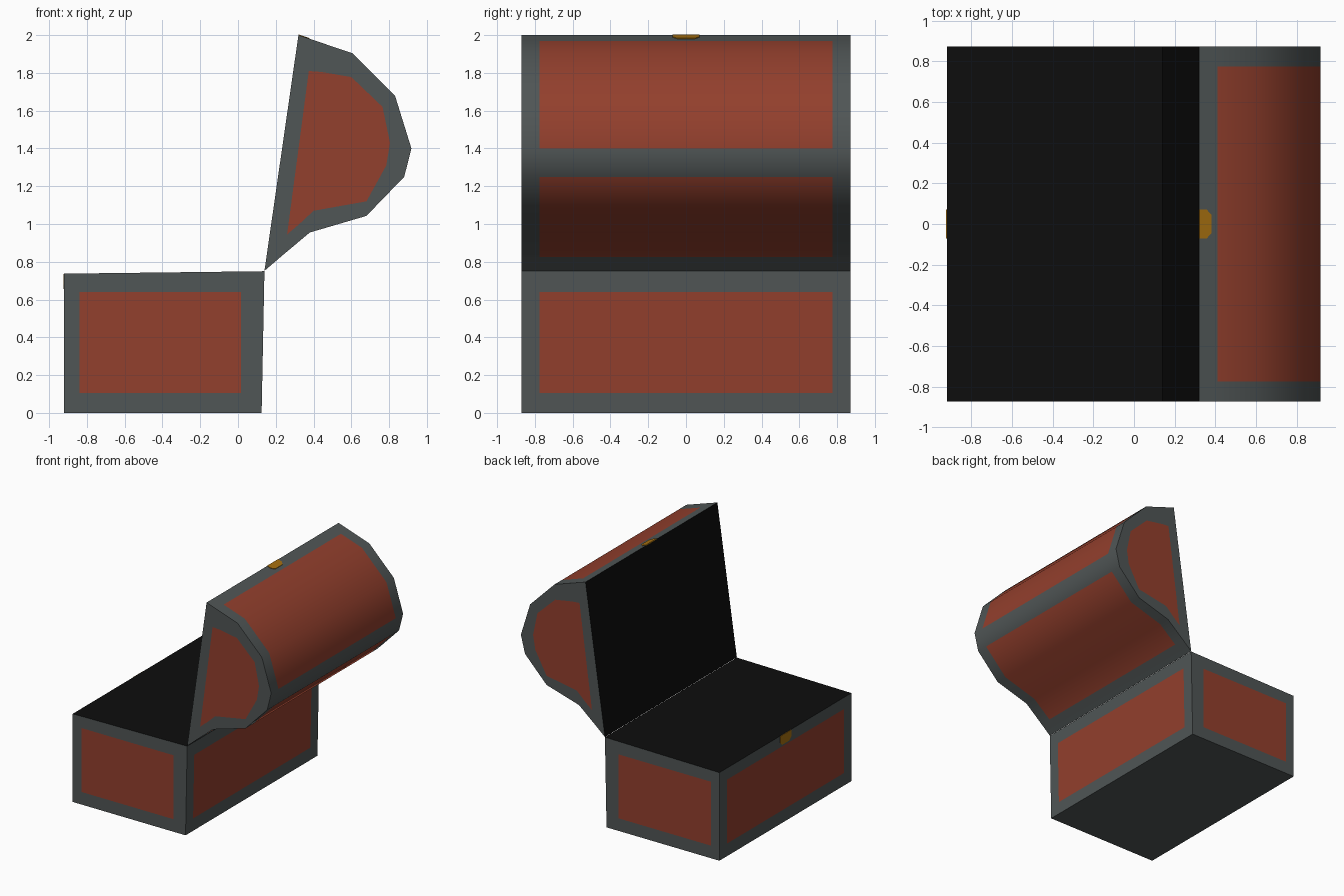
import bpy, bmesh, math
from mathutils import Vector

if "Cube" in bpy.data.objects:
    bpy.data.objects.remove(bpy.data.objects["Cube"])


def material(name, rgb):
    m = bpy.data.materials.new(name)
    m.diffuse_color = (*rgb, 1)
    m.use_nodes = True
    m.node_tree.nodes["Principled BSDF"].inputs["Base Color"].default_value = m.diffuse_color
    return m


IRON, RED, BLACK = 0, 1, 2
body_mats = [material("dark iron", (0.080, 0.092, 0.092)),
             material("red wood", (0.29, 0.050, 0.026)),
             material("black interior", (0.004, 0.004, 0.004))]
gold = material("gold", (0.38, 0.16, 0.005))


def finish(bm, name, mats):
    bmesh.ops.recalc_face_normals(bm, faces=bm.faces)
    mesh = bpy.data.meshes.new(name)
    bm.to_mesh(mesh)
    bm.free()
    for m in mats:
        mesh.materials.append(m)
    ob = bpy.data.objects.new(name, mesh)
    bpy.context.collection.objects.link(ob)
    return ob


Y = 0.872       # half length of the chest
PY = 0.775      # half length of the long red panels

# Chest base: a slightly skewed box, cut along the panel borders
bm = bmesh.new()
section = [(-0.92, 0), (0.125, 0), (0.14, 0.75), (-0.92, 0.737)]
face = bm.faces.new([bm.verts.new((x, -Y, z)) for x, z in section])
ext = bmesh.ops.extrude_face_region(bm, geom=[face])
bmesh.ops.translate(bm, vec=(0, 2 * Y, 0),
                    verts=[v for v in ext["geom"] if isinstance(v, bmesh.types.BMVert)])
for axis, cuts in ((0, (-0.84, 0.015)), (1, (-PY, PY)), (2, (0.105, 0.64))):
    for c in cuts:
        n = Vector((0, 0, 0))
        n[axis] = 1
        bmesh.ops.bisect_plane(bm, geom=bm.verts[:] + bm.edges[:] + bm.faces[:],
                               plane_co=n * c, plane_no=n)
bmesh.ops.recalc_face_normals(bm, faces=bm.faces)
for f in bm.faces:
    f.normal_update()
    c = f.calc_center_median()
    if f.normal.z > 0.9:
        f.material_index = BLACK
    elif f.normal.z > -0.9 and 0.105 < c.z < 0.64:
        on_end = abs(f.normal.y) > 0.5
        if (-0.84 < c.x < 0.015) if on_end else abs(c.y) < PY:
            f.material_index = RED
finish(bm, "chest_base", body_mats)

# Open lid: faceted barrel section, with inset red panels on both ends
outer = [(0.14, 0.752), (0.32, 2.0), (0.41, 1.97), (0.606, 1.904), (0.832, 1.677),
         (0.918, 1.40), (0.88, 1.25), (0.68, 1.043), (0.38, 0.955), (0.225, 0.825)]
inner = [(0.26, 0.945), (0.375, 1.81), (0.44, 1.805), (0.60, 1.778), (0.765, 1.62),
         (0.805, 1.43), (0.785, 1.31), (0.68, 1.12), (0.40, 1.07), (0.325, 1.0)]
N = len(outer)
bm = bmesh.new()
rings = [[bm.verts.new((x, y, z)) for x, z in outer] for y in (-Y, -PY, PY, Y)]
for s in range(3):
    a, b = rings[s], rings[s + 1]
    for i in range(N):
        j = (i + 1) % N
        f = bm.faces.new((a[i], a[j], b[j], b[i]))
        if i == 0:
            f.material_index = BLACK
        elif s == 1 and i in (2, 3, 4, 6, 7, 8):
            f.material_index = RED
for ring, y in ((rings[0], -Y), (rings[3], Y)):
    panel = [bm.verts.new((x, y, z)) for x, z in inner]
    for i in range(N):
        j = (i + 1) % N
        bm.faces.new((ring[i], ring[j], panel[j], panel[i]))
    bm.faces.new(panel).material_index = RED
lid = finish(bm, "chest_lid", body_mats)
bpy.context.view_layer.objects.active = lid
lid.select_set(True)
bpy.ops.object.shade_smooth_by_angle(angle=math.radians(40))


# Gold latch plates: thin, with two clipped corners
def latch(name, start, along, normal, length):
    along, normal = Vector(along).normalized(), Vector(normal).normalized()
    w, c = 0.072, 0.025
    shape = [(-w, 0), (w, 0), (w, length - c), (w - c, length),
             (c - w, length), (-w, length - c)]
    bm = bmesh.new()
    low, high = [[bm.verts.new(Vector(start) + Vector((0, y, 0)) + along * d + normal * h)
                  for y, d in shape] for h in (-0.002, 0.004)]
    bm.faces.new(low)
    bm.faces.new(high)
    for i in range(6):
        j = (i + 1) % 6
        bm.faces.new((low[i], low[j], high[j], high[i]))
    finish(bm, name, [gold])


latch("base_latch", (-0.92, 0, 0.736), (0, 0, -1), (-1, 0, 0), 0.08)
latch("lid_latch", (0.32, 0, 2.0), (0.286, 0, -0.096), (0.096, 0, 0.286), 0.062)
